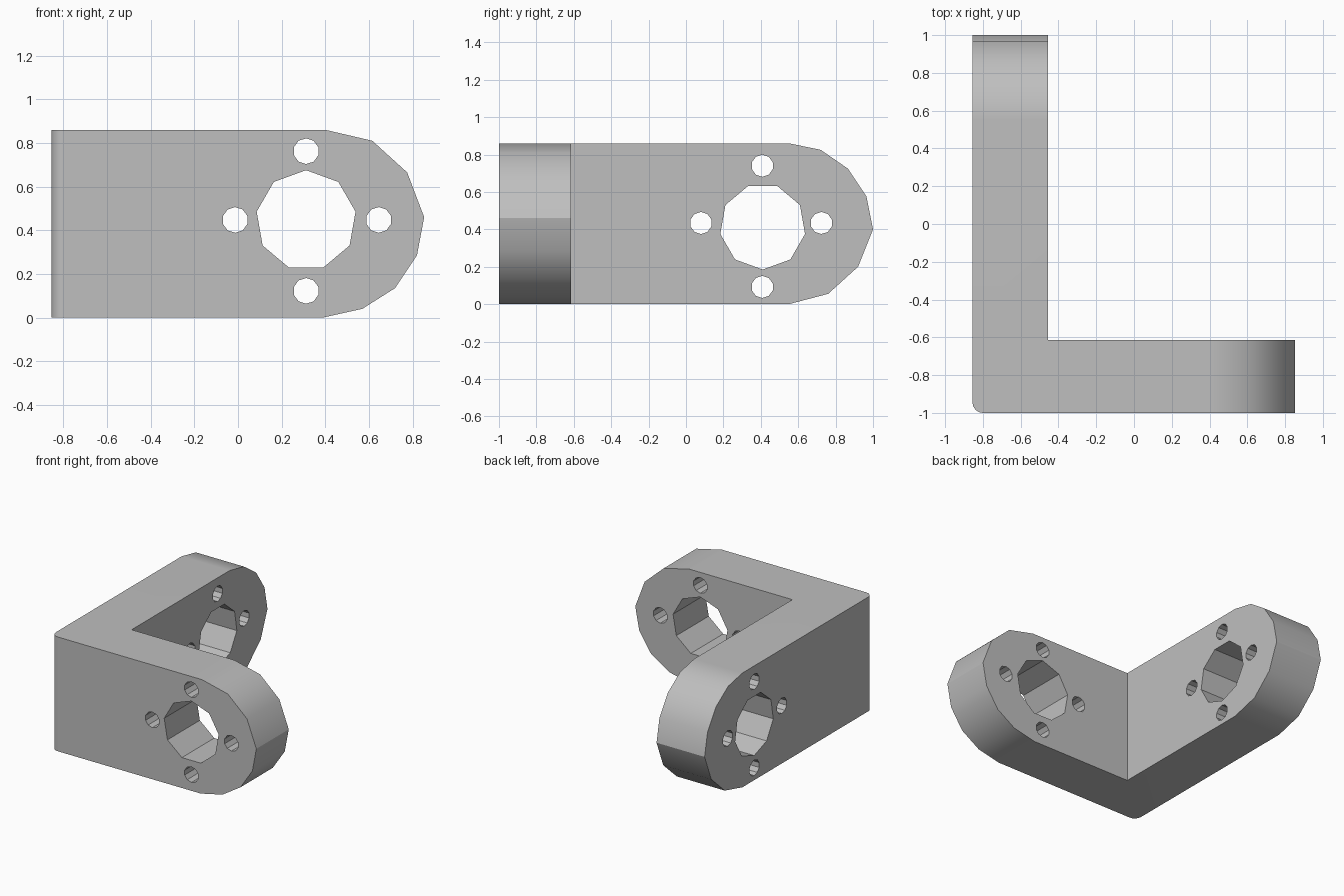
import bpy
import bmesh
from math import cos, sin, pi
from mathutils import Vector

cube = bpy.data.objects.get("Cube")
if cube:
    bpy.data.objects.remove(cube, do_unlink=True)

HEIGHT = 0.86
grey = bpy.data.materials.new("plain grey")
grey.use_nodes = True
COLOUR = (0.52, 0.52, 0.52, 1)
grey.diffuse_color = COLOUR
grey.node_tree.nodes["Principled BSDF"].inputs["Base Color"].default_value = COLOUR


def prism(name, outline, axis, start, end):
    """Extrude a 2D outline along the x, y or z axis."""
    place = {"x": lambda a, b, t: (t, a, b),
             "y": lambda a, b, t: (a, t, b),
             "z": lambda a, b, t: (a, b, t)}[axis]
    bm = bmesh.new()
    face = bm.faces.new([bm.verts.new(place(a, b, start)) for a, b in outline])
    made = bmesh.ops.extrude_face_region(bm, geom=[face])["geom"]
    moved = [v for v in made if isinstance(v, bmesh.types.BMVert)]
    bmesh.ops.translate(bm, verts=moved, vec=Vector(place(0, 0, end - start)))
    bmesh.ops.recalc_face_normals(bm, faces=bm.faces)
    mesh = bpy.data.meshes.new(name)
    bm.to_mesh(mesh)
    bm.free()
    mesh.materials.append(grey)
    obj = bpy.data.objects.new(name, mesh)
    bpy.context.collection.objects.link(obj)
    return obj


def ring(centre, radius, sides, turn):
    return [(centre[0] + radius * cos(turn + 2 * pi * i / sides),
             centre[1] + radius * sin(turn + 2 * pi * i / sides)) for i in range(sides)]


def carve(body, tool, operation):
    """Apply a boolean and discard its tool."""
    tool.hide_render = True
    mod = body.modifiers.new("carve", "BOOLEAN")
    mod.operation, mod.solver, mod.object = operation, "EXACT", tool
    bpy.context.view_layer.objects.active = body
    bpy.ops.object.modifier_apply(modifier=mod.name)
    bpy.data.objects.remove(tool, do_unlink=True)


# L-shaped body with a small rounded outer corner
R = 0.055
corner = [(-0.855 + R - R * cos(k * pi / 8), -1 + R - R * sin(k * pi / 8)) for k in range(5)]
plan = corner + [(0.9, -1), (0.9, -0.615), (-0.455, -0.615), (-0.455, 1.1), (-0.855, 1.1)]
body = prism("angle_bracket", plan, "z", 0, HEIGHT)

# Rounded arm ends, each trimmed by an outline running past the body
front_end = [(0.228, 0.9), (0.615, 0.81), (0.775, 0.665), (0.853, 0.46),
             (0.82, 0.285), (0.72, 0.135), (0.57, 0.04), (0.21, -0.04)]
side_end = [(0.356, 0.9), (0.72, 0.825), (0.865, 0.725), (0.965, 0.575),
            (1.0, 0.4), (0.92, 0.2), (0.76, 0.055), (0.397, -0.04)]
for axis, end in (("y", front_end), ("x", side_end)):
    outline = [(-1.3, -0.04), (-1.3, 0.9)] + end
    carve(body, prism("end_trimmer", outline, axis, -1.3, 1.3), "INTERSECT")

# Each arm: a nine-sided centre hole and four screw holes
arms = [
    ("y", -1.1, -0.5, (0.312, 0.445), pi / 2,
     [(0.312, 0.762), (0.312, 0.122), (-0.013, 0.447), (0.645, 0.447)]),
    ("x", -1.0, -0.35, (0.41, 0.415), -pi / 2,
     [(0.408, 0.74), (0.408, 0.092), (0.08, 0.434), (0.724, 0.434)]),
]
for axis, start, end, centre, turn, screws in arms:
    carve(body, prism("centre_hole", ring(centre, 0.23, 9, turn), axis, start, end), "DIFFERENCE")
    for spot in screws:
        carve(body, prism("screw_hole", ring(spot, 0.059, 10, pi / 2), axis, start, end), "DIFFERENCE")

# Smooth arm ends with flat sides
bpy.ops.object.select_all(action="DESELECT")
body.select_set(True)
bpy.context.view_layer.objects.active = body
bpy.ops.object.shade_smooth_by_angle(angle=pi / 6)
weighted = body.modifiers.new("weighted normals", "WEIGHTED_NORMAL")
weighted.keep_sharp = True
